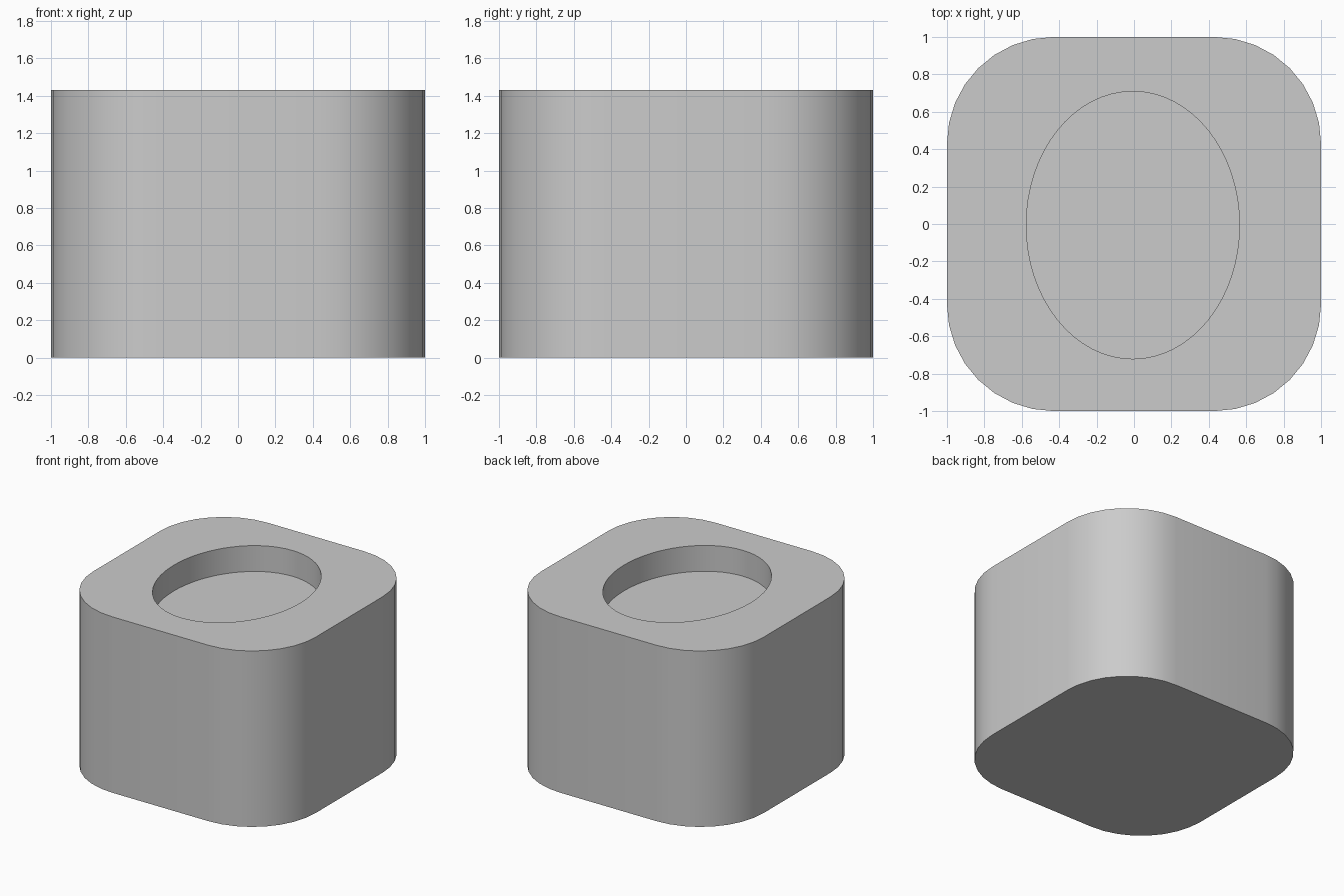
import bpy, bmesh
from math import cos, sin, pi, radians

HALF, HEIGHT, CORNER = 1.0, 1.43, 0.57
RECESS_DEPTH = 0.21

cube = bpy.data.objects.get("Cube")
if cube:
    bpy.data.objects.remove(cube, do_unlink=True)

grey = bpy.data.materials.new("light_grey")
grey.use_nodes = True
colour = (0.6, 0.6, 0.6, 1)
grey.diffuse_color = colour
grey.node_tree.nodes["Principled BSDF"].inputs["Base Color"].default_value = colour


def rounded_square(half, radius, steps):
    """Outline points, counter-clockwise, with one arc per corner."""
    points = []
    inner = half - radius
    for corner, (sx, sy) in enumerate([(1, 1), (-1, 1), (-1, -1), (1, -1)]):
        for i in range(steps + 1):
            a = (corner + i / steps) * pi / 2
            points.append((sx * inner + radius * cos(a), sy * inner + radius * sin(a)))
    return points


def ellipse(cx, cy, rx, ry, steps):
    angles = [2 * pi * i / steps for i in range(steps)]
    return [(cx + rx * cos(a), cy + ry * sin(a)) for a in angles]


def prism(name, outline, bottom, top):
    """Extrude a flat outline from bottom to top."""
    bm = bmesh.new()
    base = bm.faces.new([bm.verts.new((x, y, bottom)) for x, y in outline])
    extruded = bmesh.ops.extrude_face_region(bm, geom=[base], use_keep_orig=True)
    verts = [v for v in extruded["geom"] if isinstance(v, bmesh.types.BMVert)]
    bmesh.ops.translate(bm, verts=verts, vec=(0, 0, top - bottom))
    bmesh.ops.recalc_face_normals(bm, faces=bm.faces)
    mesh = bpy.data.meshes.new(name)
    bm.to_mesh(mesh)
    bm.free()
    mesh.materials.append(grey)
    obj = bpy.data.objects.new(name, mesh)
    bpy.context.collection.objects.link(obj)
    return obj


# Rounded block
body = prism("body", rounded_square(HALF, CORNER, 8), 0, HEIGHT)

# Oval recess cut into the top
cutter = prism("recess_cutter", ellipse(-0.006, -0.006, 0.57, 0.715, 64),
               HEIGHT - RECESS_DEPTH, HEIGHT + 0.2)
cutter.hide_render = True
cut = body.modifiers.new("oval_recess", 'BOOLEAN')
cut.operation = 'DIFFERENCE'
cut.solver = 'EXACT'
cut.object = cutter

bpy.ops.object.select_all(action='DESELECT')
body.select_set(True)
bpy.context.view_layer.objects.active = body
bpy.ops.object.modifier_apply(modifier=cut.name)
bpy.data.objects.remove(cutter, do_unlink=True)

# Smooth walls with crisp rims
bpy.ops.object.shade_smooth_by_angle(angle=radians(30))
